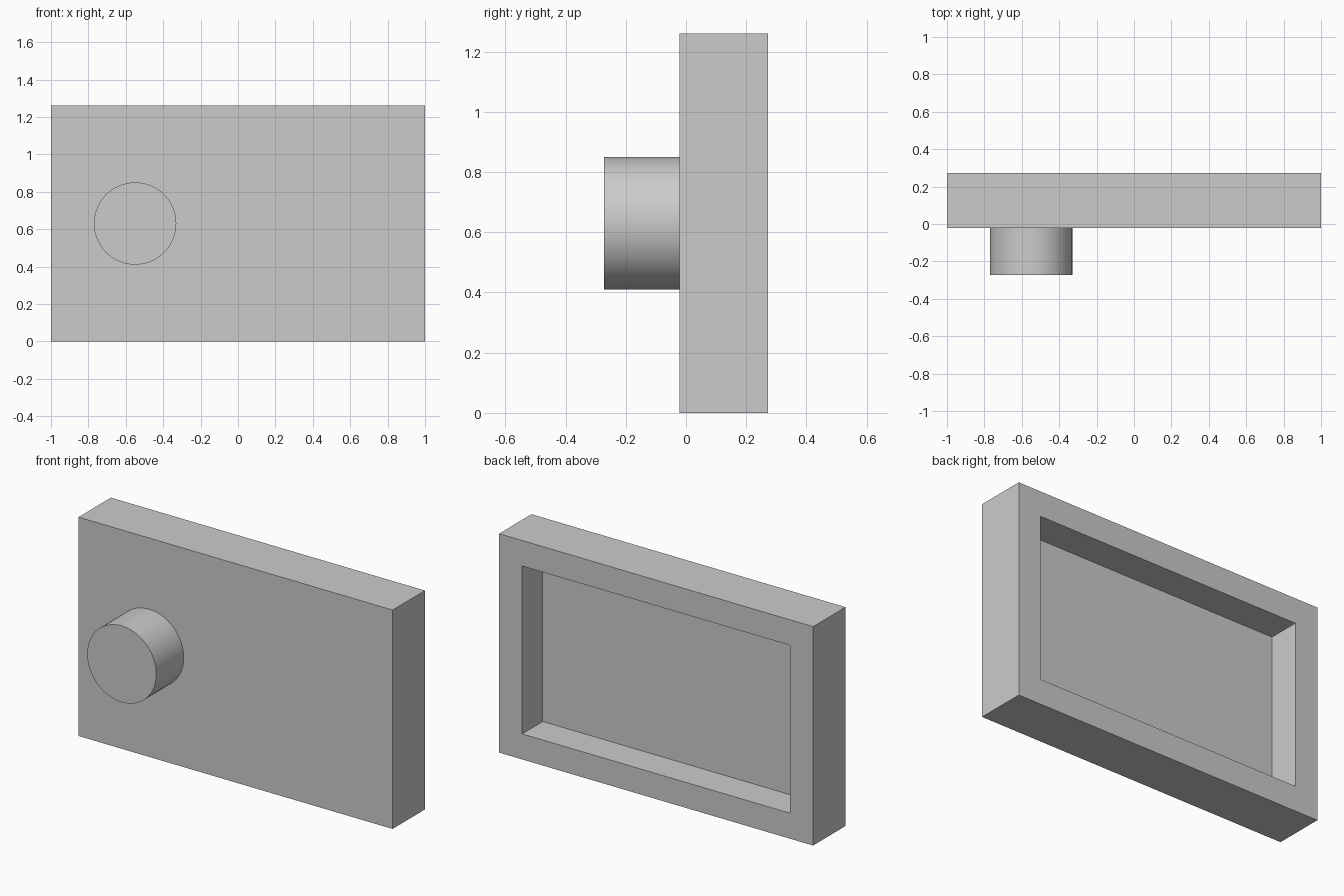
import bpy, bmesh, math
from mathutils import Matrix

cube = bpy.data.objects.get("Cube")
if cube:
    bpy.data.objects.remove(cube, do_unlink=True)

WIDTH, HEIGHT = 2.0, 1.26
FRONT, BACK = -0.022, 0.272
RIM, RECESS = 0.147, 0.187

# Single plain grey
grey = bpy.data.materials.new("plain grey")
grey.use_nodes = True
color = (0.6, 0.6, 0.6, 1)
grey.diffuse_color = color
grey.node_tree.nodes["Principled BSDF"].inputs["Base Color"].default_value = color


def add_object(name, bm):
    bmesh.ops.recalc_face_normals(bm, faces=bm.faces)
    mesh = bpy.data.meshes.new(name)
    bm.to_mesh(mesh)
    bm.free()
    mesh.materials.append(grey)
    obj = bpy.data.objects.new(name, mesh)
    bpy.context.collection.objects.link(obj)
    return obj


# Panel: a box whose back face is inset and pushed inward
bm = bmesh.new()
bmesh.ops.create_cube(bm, size=1)
bmesh.ops.scale(bm, vec=(WIDTH, BACK - FRONT, HEIGHT), verts=bm.verts)
bmesh.ops.translate(bm, vec=(0, (FRONT + BACK) / 2, HEIGHT / 2), verts=bm.verts)
back = max(bm.faces, key=lambda f: f.calc_center_median().y)
bmesh.ops.inset_region(bm, faces=[back], thickness=RIM, use_even_offset=True)
floor = bmesh.ops.extrude_discrete_faces(bm, faces=[back])["faces"][0]
bmesh.ops.translate(bm, vec=(0, -RECESS, 0), verts=floor.verts)
add_object("panel", bm)

# Round knob on the front
bm = bmesh.new()
knob_length = FRONT + BACK
bmesh.ops.create_cone(
    bm, cap_ends=True, segments=64, radius1=0.22, radius2=0.22, depth=knob_length,
    matrix=Matrix.Translation((-0.55, FRONT - knob_length / 2, HEIGHT / 2))
    @ Matrix.Rotation(math.pi / 2, 4, "X"))
knob = add_object("knob", bm)
bpy.ops.object.select_all(action="DESELECT")
knob.select_set(True)
bpy.context.view_layer.objects.active = knob
bpy.ops.object.shade_smooth_by_angle(angle=math.radians(30))
